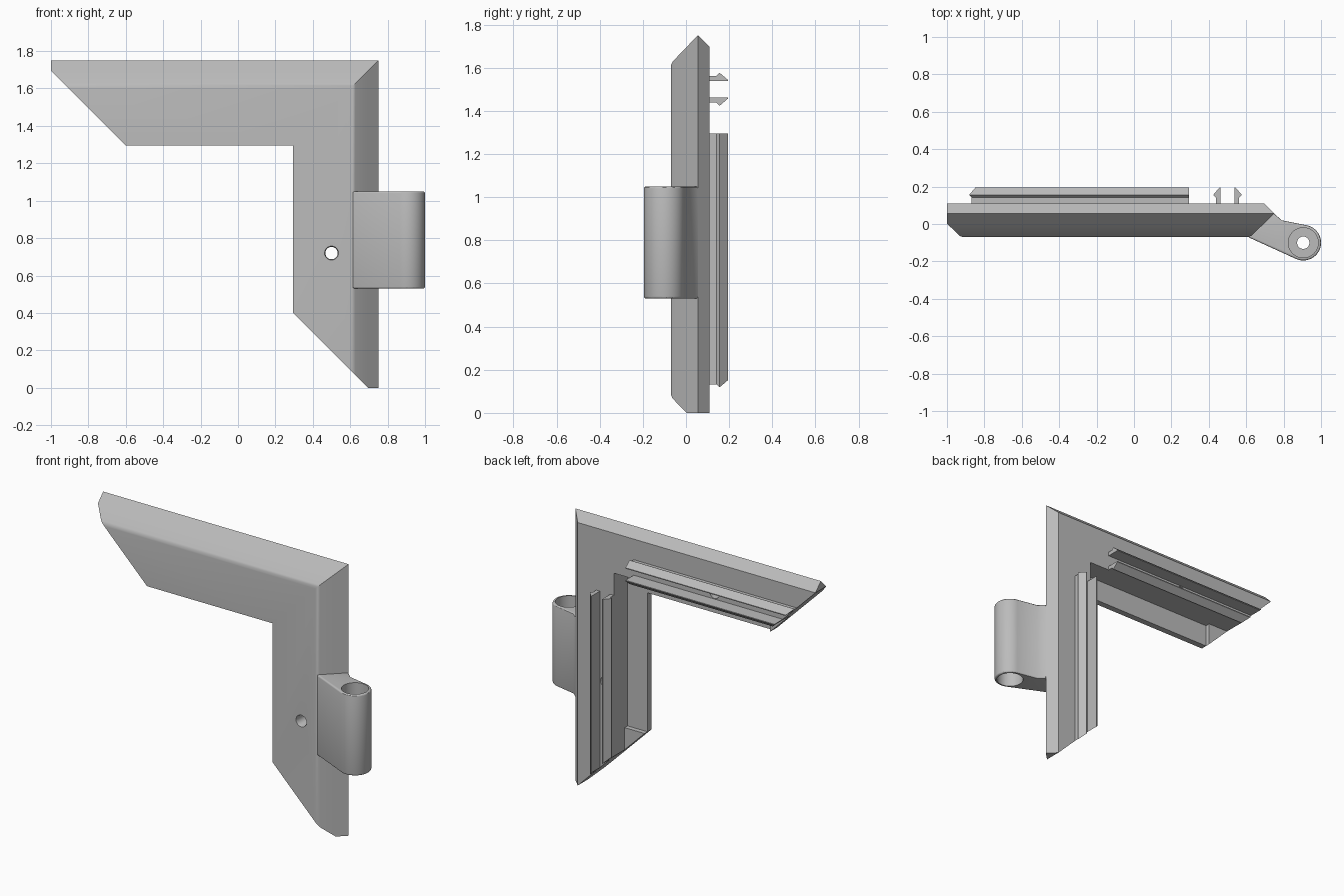
import bpy, bmesh, math
from mathutils import Vector

if "Cube" in bpy.data.objects:
    bpy.data.objects.remove(bpy.data.objects["Cube"], do_unlink=True)

GREY = (0.5, 0.5, 0.5, 1)
grey = bpy.data.materials.new("plain_grey")
grey.use_nodes = True
grey.diffuse_color = GREY
grey.node_tree.nodes["Principled BSDF"].inputs["Base Color"].default_value = GREY

# Outer corner of the bracket; s runs along an arm, d runs inwards across it
CORNER_X, CORNER_Z = 0.75, 1.75
ARM, MITRE = 1.75, 1.805


def top_arm(s, d, y):
    return Vector((CORNER_X - s, y, CORNER_Z - d))


def side_arm(s, d, y):
    return Vector((CORNER_X - d, y, CORNER_Z - s))


def mitre(d):
    return min(ARM, MITRE - d)


def loft(name, rings, caps):
    """Join rings of points with quads and close both ends."""
    bm = bmesh.new()
    loops = [[bm.verts.new(p) for p in ring] for ring in rings]
    n = len(rings[0])
    for a, b in zip(loops, loops[1:]):
        for i in range(n):
            j = (i + 1) % n
            bm.faces.new((a[i], a[j], b[j], b[i]))
    for loop in (loops[0], loops[-1]):
        for cap in caps:
            bm.faces.new([loop[i] for i in cap])
    bmesh.ops.recalc_face_normals(bm, faces=bm.faces)
    mesh = bpy.data.meshes.new(name)
    bm.to_mesh(mesh)
    bm.free()
    mesh.materials.append(grey)
    obj = bpy.data.objects.new(name, mesh)
    bpy.context.collection.objects.link(obj)
    return obj


def prism(name, rings):
    return loft(name, rings, [range(len(rings[0]))])


def activate(obj):
    bpy.ops.object.select_all(action='DESELECT')
    obj.select_set(True)
    bpy.context.view_layer.objects.active = obj


def smooth(obj):
    activate(obj)
    bpy.ops.object.shade_smooth_by_angle(angle=math.radians(30))


def drill(obj, start, end, r1, r2=None):
    """Cut a round or tapered hole between two points."""
    start, end = Vector(start), Vector(end)
    axis = end - start
    bpy.ops.mesh.primitive_cone_add(vertices=40, radius1=r1, radius2=r2 or r1,
                                    depth=axis.length, location=(start + end) / 2,
                                    rotation=axis.to_track_quat('Z', 'Y').to_euler())
    cutter = bpy.context.object
    cutter.hide_render = True
    cutter.data.materials.append(grey)
    mod = obj.modifiers.new("hole", 'BOOLEAN')
    mod.operation, mod.solver, mod.object = 'DIFFERENCE', 'EXACT', cutter
    activate(obj)
    bpy.ops.object.modifier_apply(modifier=mod.name)
    bpy.data.objects.remove(cutter, do_unlink=True)


# Mitred corner body: bevelled outside edge, thin plate along the inside edge
FLOOR, BACK, FRONT = -0.03, 0.11, -0.07
CLIP_MID, CLIP_OUT = 0.25, 0.0625
WALL, INNER = CLIP_MID + CLIP_OUT, 0.455
profile = [(0.055, BACK), (0, 0.055), (0.055, 0.002), (0.122, -0.0623),
           (0.135, -0.0685), (0.15, FRONT), (INNER, FRONT), (INNER, FLOOR),
           (WALL, FLOOR), (WALL, BACK)]
body = loft("corner_body", [
    [top_arm(mitre(d), d, y) for d, y in profile],
    [top_arm(d, d, y) for d, y in profile],
    [side_arm(mitre(d), d, y) for d, y in profile],
], [(0, 1, 2), (0,) + tuple(range(2, len(profile)))])

# Screw hole through the side arm, blind hole in the back of the top arm
HOLE_S = 1.03
at = side_arm(HOLE_S, CLIP_MID, 0)
drill(body, at + Vector((0, -0.2, 0)), at + Vector((0, 0.2, 0)), 0.033)
drill(body, at + Vector((0, FRONT - 0.01, 0)), at + Vector((0, FRONT + 0.01, 0)), 0.042, 0.033)
at = top_arm(HOLE_S, CLIP_MID, 0)
drill(body, at + Vector((0, -0.05, 0)), at + Vector((0, 0.2, 0)), 0.033)
smooth(body)

# Barbed snap rails (offset from the rail centre line, y) and end gussets
barb = [(0.0375, 0.1), (0.0375, 0.195), (0.043, 0.195), (0.077, 0.155),
        (CLIP_OUT, 0.142), (CLIP_OUT, 0.1)]
gusset_s = MITRE - INNER
gusset = [(gusset_s, WALL), (MITRE - WALL, WALL), (gusset_s, INNER)]
for arm, label in ((top_arm, "top"), (side_arm, "side")):
    for sign, place in ((-1, "outer"), (1, "inner")):
        section = [(CLIP_MID + sign * o, y) for o, y in barb]
        prism(f"{label}_{place}_snap_rail", [
            [arm(INNER, d, y) for d, y in section],
            [arm(mitre(d), d, y) for d, y in section]])
    prism(f"{label}_end_gusset", [[arm(s, d, y) for s, d in gusset]
                                  for y in (FLOOR - 0.02, 0.0)])

# Hinge knuckle: leaf wrapped tangentially around a barrel
PIN_X, PIN_Y, BARREL_R = 0.905, -0.1, 0.095
BOTTOM, TOP = 0.53, 1.05
outline = [(0.79, 0.02), (0.75, 0.055), (0.69, 0.05), (0.63, -0.04), (0.61, -0.07)]
STEPS = 32
for i in range(STEPS + 1):
    a = math.radians(245.5 + (438.7 - 245.5) * i / STEPS)
    outline.append((PIN_X + BARREL_R * math.cos(a), PIN_Y + BARREL_R * math.sin(a)))
hinge = prism("hinge_knuckle", [[Vector((x, y, z)) for x, y in outline]
                                for z in (BOTTOM, TOP)])
bevel = hinge.modifiers.new("soft_rim", 'BEVEL')
bevel.width, bevel.segments = 0.01, 3
bevel.limit_method, bevel.angle_limit = 'ANGLE', math.radians(60)
activate(hinge)
bpy.ops.object.modifier_apply(modifier=bevel.name)

# Pin hole with a wide counterbore at each end
BORE = 0.12
for low, high, r in ((BOTTOM - 0.1, TOP + 0.1, 0.033),
                     (TOP - BORE, TOP + 0.1, 0.08),
                     (BOTTOM - 0.1, BOTTOM + BORE, 0.08)):
    drill(hinge, (PIN_X, PIN_Y, low), (PIN_X, PIN_Y, high), r)
smooth(hinge)
